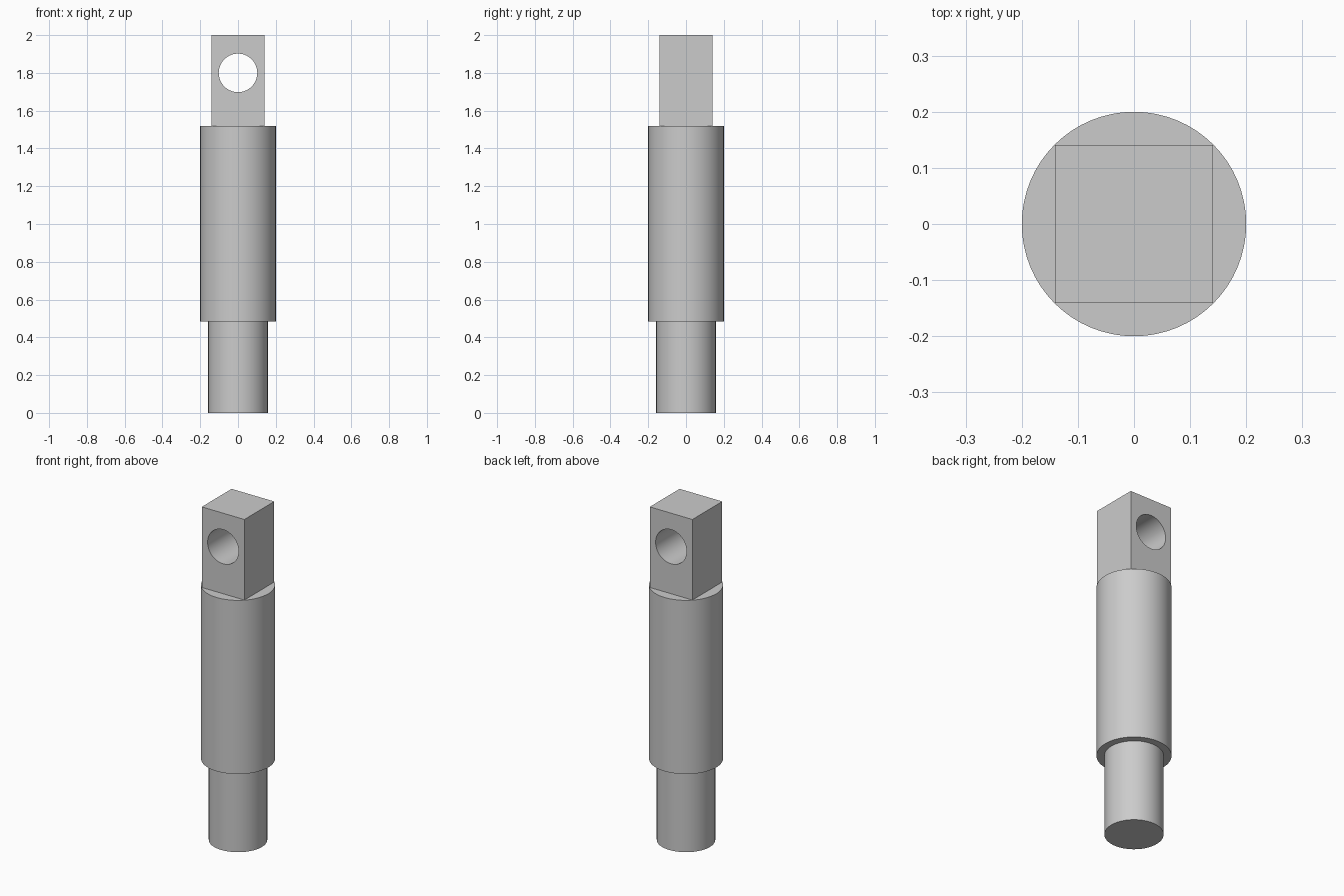
import bpy
import math

cube = bpy.data.objects.get("Cube")
if cube:
    bpy.data.objects.remove(cube, do_unlink=True)

GREY = (0.6, 0.6, 0.6, 1.0)
steel = bpy.data.materials.new("plain grey metal")
steel.use_nodes = True
steel.diffuse_color = GREY
steel.node_tree.nodes["Principled BSDF"].inputs["Base Color"].default_value = GREY

SEGMENTS = 64
STEP_LOW, STEP_HIGH, TOP = 0.485, 1.52, 2.0


def cylinder(name, radius, depth, centre, rotation=(0, 0, 0)):
    bpy.ops.mesh.primitive_cylinder_add(vertices=SEGMENTS, radius=radius, depth=depth,
                                        location=centre, rotation=rotation)
    obj = bpy.context.object
    obj.name = name
    obj.data.materials.append(steel)
    bpy.ops.object.shade_smooth_by_angle(angle=math.radians(30))
    return obj


# Round shaft: narrow spigot below, wider body above
def upright(name, radius, bottom, top):
    return cylinder(name, radius, top - bottom, (0, 0, (bottom + top) / 2))


upright("lower_spigot", 0.158, 0, STEP_LOW)
upright("main_body", 0.2, STEP_LOW, STEP_HIGH)

# Square head standing on the body
bpy.ops.mesh.primitive_cube_add(size=1, location=(0, 0, (STEP_HIGH + TOP) / 2))
head = bpy.context.object
head.name = "square_head"
head.scale = (0.281, 0.281, TOP - STEP_HIGH)
bpy.ops.object.transform_apply(location=False, rotation=False, scale=True)
head.data.materials.append(steel)

# Cross hole through the head, front to back
cutter = cylinder("hole_cutter", 0.102, 0.6, (0, 0, 1.8), (math.pi / 2, 0, 0))
cutter.hide_render = True
cutter.hide_set(True)
hole = head.modifiers.new("cross_hole", 'BOOLEAN')
hole.operation = 'DIFFERENCE'
hole.solver = 'EXACT'
hole.object = cutter

# Apply the cut, drop the cutter and smooth the bore
bpy.ops.object.select_all(action='DESELECT')
head.select_set(True)
bpy.context.view_layer.objects.active = head
bpy.ops.object.modifier_apply(modifier=hole.name)
bpy.data.objects.remove(cutter, do_unlink=True)
bpy.ops.object.shade_smooth_by_angle(angle=math.radians(30))
